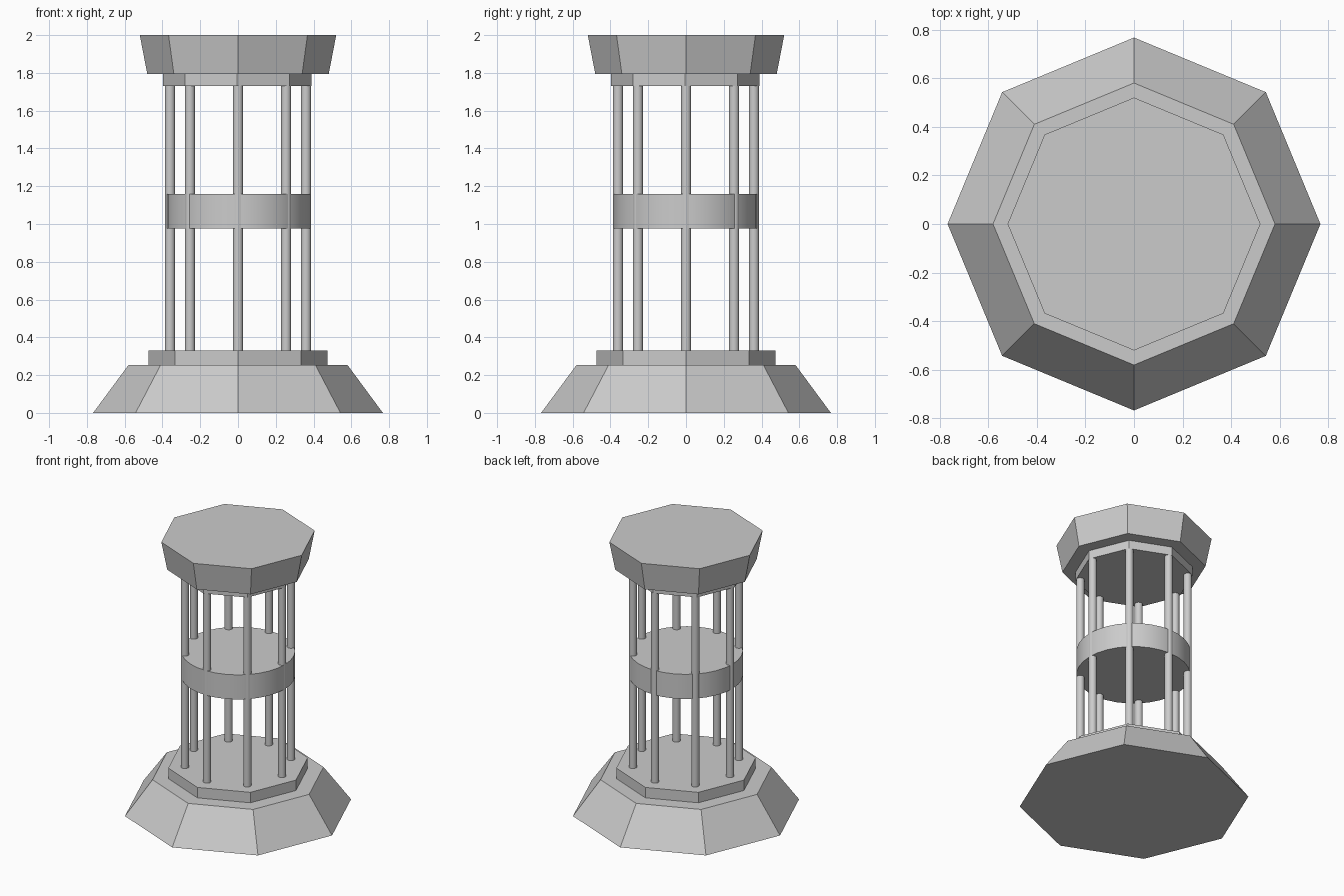
import bpy
from math import radians, cos, sin, tau

if "Cube" in bpy.data.objects:
    bpy.data.objects.remove(bpy.data.objects["Cube"])


def prism(name, r_bottom, r_top, z0, z1, sides=8, x=0.0, y=0.0, smooth=False):
    """Upright prism or frustum with one corner on the +x axis."""
    bpy.ops.mesh.primitive_cone_add(vertices=sides, radius1=r_bottom, radius2=r_top,
                                    depth=z1 - z0, location=(x, y, (z0 + z1) / 2))
    ob = bpy.context.object
    ob.name = name
    # Blender puts the first corner on +y; the 8-sided and round parts match on +x too
    if smooth:
        bpy.ops.object.shade_smooth_by_angle(angle=radians(35))
    return ob


# Sloped octagonal base and its step
prism("base", 0.767, 0.58, 0.0, 0.253)
prism("base_step", 0.473, 0.473, 0.253, 0.33)

# Ring of eight slim columns
for i in range(8):
    a = tau * i / 8
    prism(f"column_{i + 1}", 0.027, 0.027, 0.33, 1.73, sides=16,
          x=0.36 * cos(a), y=0.36 * sin(a), smooth=True)

# Round middle disc, joined to the columns
prism("middle_disc", 0.381, 0.381, 0.977, 1.158, sides=32, x=0.003, y=-0.003, smooth=True)

# Collar under the cap, and the flared octagonal cap
prism("collar", 0.393, 0.393, 1.73, 1.793, x=-0.004, y=-0.004)
prism("cap", 0.48, 0.52, 1.793, 2.0)
